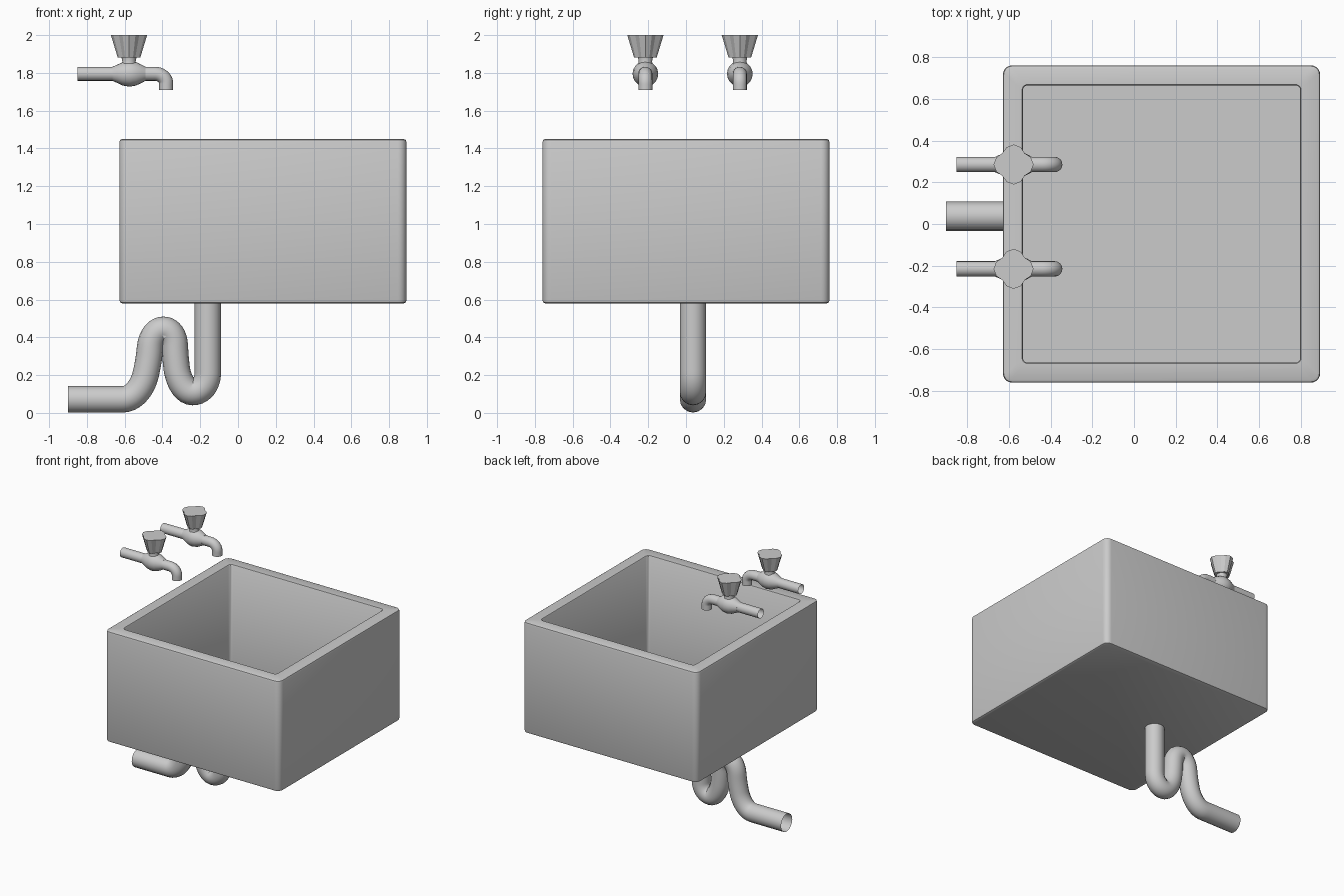
import bpy, bmesh
from math import sin, cos, pi, radians

if "Cube" in bpy.data.objects:
    bpy.data.objects.remove(bpy.data.objects["Cube"])


def loft(name, rings, cap_start=True, cap_end=True, angle=40):
    """Join equal-length rings of points into a skin."""
    bm = bmesh.new()
    vs = [[bm.verts.new(p) for p in r] for r in rings]
    n = len(rings[0])
    for a, b in zip(vs, vs[1:]):
        for i in range(n):
            j = (i + 1) % n
            bm.faces.new((a[i], a[j], b[j], b[i]))
    if cap_start:
        bm.faces.new(vs[0][::-1])
    if cap_end:
        bm.faces.new(vs[-1])
    bmesh.ops.recalc_face_normals(bm, faces=bm.faces)
    me = bpy.data.meshes.new(name)
    bm.to_mesh(me)
    bm.free()
    ob = bpy.data.objects.new(name, me)
    bpy.context.collection.objects.link(ob)
    bpy.ops.object.select_all(action='DESELECT')
    ob.select_set(True)
    bpy.context.view_layer.objects.active = ob
    bpy.ops.object.shade_smooth_by_angle(angle=radians(angle))
    return ob


def rounded_square(cx, half, r, z, seg=5):
    pts = []
    for k, (sx, sy) in enumerate([(1, 1), (-1, 1), (-1, -1), (1, -1)]):
        for i in range(seg + 1):
            a = (k + i / seg) * pi / 2
            pts.append((cx + sx * (half - r) + r * cos(a),
                        sy * (half - r) + r * sin(a), z))
    return pts


def circle(x, y, z, r, n=20):
    return [(x + r * cos(2 * pi * i / n), y + r * sin(2 * pi * i / n), z) for i in range(n)]


def tube(name, pts, y, radius):
    """Open-ended pipe along bezier points given as (x, z, dx, dz) with handle vectors."""
    cu = bpy.data.curves.new(name, 'CURVE')
    cu.dimensions = '3D'
    cu.bevel_depth = radius
    cu.bevel_resolution = 6
    cu.resolution_u = 10
    sp = cu.splines.new('BEZIER')
    sp.bezier_points.add(len(pts) - 1)
    for bp, (x, z, dx, dz) in zip(sp.bezier_points, pts):
        bp.handle_left_type = bp.handle_right_type = 'FREE'
        bp.co = (x, y, z)
        bp.handle_left = (x - dx, y, z - dz)
        bp.handle_right = (x + dx, y, z + dz)
    ob = bpy.data.objects.new(name, cu)
    bpy.context.collection.objects.link(ob)
    return ob


# Basin: outer shell, softened rim, inner walls and floor
basin = [(0.745, 0.03, 0.58), (0.756, 0.04, 0.585), (0.76, 0.045, 0.597),
         (0.76, 0.045, 1.433), (0.756, 0.04, 1.445), (0.745, 0.03, 1.45),
         (0.668, 0.025, 1.45), (0.664, 0.022, 1.445), (0.664, 0.022, 0.67)]
loft("basin", [rounded_square(0.132, h, r, z) for h, r, z in basin])

# Octagonal drain plate in the basin floor
loft("drain", [circle(-0.34, 0, z, 0.098, 8) for z in (0.665, 0.676)])

# Waste pipe with its trap bends
tube("waste_pipe", [
    (-0.16, 0.60, 0, -0.10), (-0.16, 0.21, 0, -0.055), (-0.24, 0.11, -0.045, 0),
    (-0.325, 0.24, -0.007, 0.06), (-0.335, 0.36, -0.003, 0.045),
    (-0.395, 0.44, -0.035, 0), (-0.465, 0.35, -0.006, -0.05),
    (-0.487, 0.21, -0.015, -0.07), (-0.61, 0.072, -0.06, 0),
    (-0.90, 0.072, -0.05, 0)], 0.037, 0.07)

# Pair of taps
for side, y in (("front", -0.215), ("back", 0.285)):
    tube(side + "_tap_spout", [
        (-0.85, 1.795, 0.05, 0), (-0.44, 1.795, 0.035, 0),
        (-0.38, 1.745, 0, -0.025), (-0.38, 1.71, 0, -0.01)], y, 0.037)
    # Bulging valve body
    body = [(-0.665, 0.037), (-0.64, 0.048), (-0.61, 0.062), (-0.575, 0.068),
            (-0.54, 0.062), (-0.51, 0.048), (-0.49, 0.037)]
    loft(side + "_tap_body",
         [[(x, y + r * cos(2 * pi * i / 20), 1.795 + r * sin(2 * pi * i / 20))
           for i in range(20)] for x, r in body], angle=60)
    # Stem
    stem = [(1.80, 0.05), (1.84, 0.042), (1.86, 0.035), (1.885, 0.04)]
    loft(side + "_tap_stem", [circle(-0.577, y, z, r) for z, r in stem], angle=60)
    # Fluted handle with four blunt lobes
    lobes = [1.0, 0.93, 0.79, 0.93]
    handle = [[(-0.577 + s * lobes[i % 4] * cos(i * pi / 8),
                y + s * lobes[i % 4] * sin(i * pi / 8), z) for i in range(16)]
              for z, s in ((1.882, 0.06), (2.0, 0.096))]
    loft(side + "_tap_handle", handle, angle=20)
